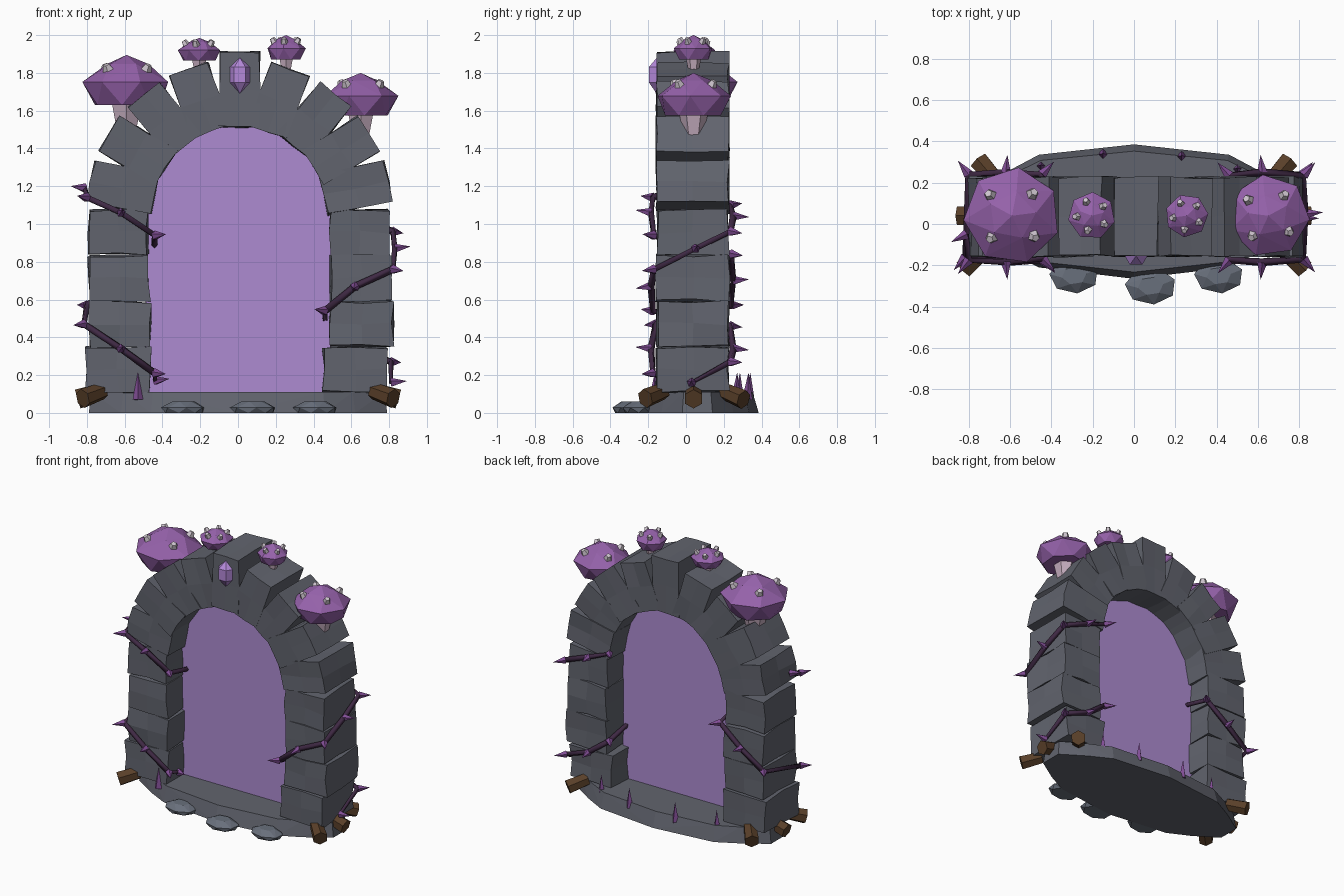
import bpy, bmesh, math, random
from mathutils import Vector, Matrix

random.seed(4)
if "Cube" in bpy.data.objects:
    bpy.data.objects.remove(bpy.data.objects["Cube"])


def material(name, r, g, b):
    m = bpy.data.materials.new(name)
    m.use_nodes = True
    m.diffuse_color = (r, g, b, 1)
    m.node_tree.nodes["Principled BSDF"].inputs["Base Color"].default_value = (r, g, b, 1)
    return m


STONE = material("grey stone", 0.12, 0.127, 0.155)
PALE_STONE = material("blue grey stone", 0.14, 0.16, 0.2)
PORTAL = material("portal violet", 0.42, 0.26, 0.64)
CAP = material("mushroom purple", 0.30, 0.12, 0.40)
STEM = material("stem pink grey", 0.56, 0.42, 0.52)
SPOT = material("spot pale grey", 0.62, 0.56, 0.62)
CRYSTAL = material("crystal lilac", 0.46, 0.25, 0.70)
VINE = material("vine dark purple", 0.05, 0.022, 0.058)
THORN = material("thorn purple", 0.22, 0.075, 0.30)
WOOD = material("brown wood", 0.10, 0.05, 0.022)

MID_Y = 0.035      # centre of the wall thickness
DEPTH = 0.38


def finish(name, bm, mat):
    bmesh.ops.recalc_face_normals(bm, faces=bm.faces)
    mesh = bpy.data.meshes.new(name)
    bm.to_mesh(mesh)
    bm.free()
    mesh.materials.append(mat)
    ob = bpy.data.objects.new(name, mesh)
    bpy.context.collection.objects.link(ob)
    return ob


def hull(name, points, mat):
    bm = bmesh.new()
    for p in points:
        bm.verts.new(p)
    res = bmesh.ops.convex_hull(bm, input=bm.verts)
    spare = [g for g in res["geom_interior"] if isinstance(g, bmesh.types.BMVert)]
    bmesh.ops.delete(bm, geom=spare, context="VERTS")
    return finish(name, bm, mat)


def ring(center, r, z, n, turn=0.0):
    return [(center[0] + r * math.cos(math.tau * (i + turn) / n),
             center[1] + r * math.sin(math.tau * (i + turn) / n), z) for i in range(n)]


def block(name, center, size, angle=0.0, jitter=0.009):
    """Rough cut stone, turned about the y axis."""
    bm = bmesh.new()
    bmesh.ops.create_cube(bm, size=1)
    bmesh.ops.subdivide_edges(bm, edges=bm.edges, cuts=1, use_grid_fill=True)
    for v in bm.verts:
        v.co = Vector(v.co[i] * size[i] for i in range(3))
        v.co += Vector(random.uniform(-jitter, jitter) for i in range(3))
    bm.transform(Matrix.Translation(center) @ Matrix.Rotation(angle, 4, "Y"))
    return finish(name, bm, STONE)


def cone(name, base, direction, length, r1, r2, sides, mat):
    bm = bmesh.new()
    bmesh.ops.create_cone(bm, cap_ends=True, segments=sides, radius1=r1, radius2=r2, depth=length)
    turn = Vector(direction).to_track_quat("Z", "Y").to_matrix().to_4x4()
    bm.transform(Matrix.Translation(base) @ turn @ Matrix.Translation((0, 0, length / 2)))
    return finish(name, bm, mat)


# Base slab with sloping rim
outline = [(0, .385), (.46, .335), (.62, .25), (.79, .14), (.79, -.02), (.62, -.13), (.46, -.21), (0, -.265)]
outline += [(-x, y) for x, y in outline[1:-1]]
hull("base_slab", [(x, y, 0) for x, y in outline]
     + [(x * .98, .06 + (y - .06) * .9, .11) for x, y in outline], STONE)

# Pillar courses: inner edge, outer edge
courses = {"right": [(-.805, -.465), (-.785, -.465), (-.79, -.47), (-.79, -.48)],
           "left": [(.45, .785), (.49, .82), (.49, .81), (.49, .80)]}
for side, spans in courses.items():
    for i, (a, b) in enumerate(spans):
        block(f"{side}_pillar_stone_{i + 1}", ((a + b) / 2, MID_Y, .228 + .243 * i),
              (b - a, DEPTH - .006 * (i % 2), .236))

# Arch stones fan around the opening, keystone in the middle
for i in range(9):
    deg = 12 + 19.5 * i
    a = math.radians(deg)
    outer = .85 if i == 4 else .805
    inner = .455
    mid = (outer + inner) / 2
    block("keystone" if i == 4 else f"arch_stone_{i + 1}",
          (.008 + mid * math.cos(a), MID_Y, 1.06 + mid * math.sin(a)),
          (outer - inner, DEPTH, .215), -a, .007)

# Portal sheet
bm = bmesh.new()
arc = [(.49 * math.cos(math.pi * i / 16), 1.06 + .49 * math.sin(math.pi * i / 16)) for i in range(17)]
bm.faces.new([bm.verts.new((x, MID_Y, z)) for x, z in [(-.49, .1), (.49, .1)] + arc])
finish("portal", bm, PORTAL)

# Crystal set in the keystone
hull("keystone_crystal", [(.01, -.155, 1.69), (.01, -.155, 1.88)]
     + ring((.01, -.145), .06, 1.75, 6) + ring((.01, -.145), .06, 1.83, 6), CRYSTAL)


# Mushrooms
def mushroom(name, x, low, top, r, stem_low, spots, turn):
    c = (x, MID_Y + .005)
    h = top - low
    cap = hull(name + "_cap", ring(c, r * .76, low, 7, turn) + ring(c, r, low + h * .46, 7, turn + .5)
               + ring(c, r * .5, low + h * .82, 5, turn) + [(x, c[1], top)], CAP)
    cone(name + "_stem", (x, c[1], stem_low), (0, 0, 1), low + h * .2 - stem_low, r * .2, r * .42, 6, STEM)
    s = .014 + .075 * r
    for i, p in enumerate(ring(c, r * .63, low + h * .74, spots, .5 + turn * .2)):
        out = Vector((p[0] - x, p[1] - c[1], r * 1.1)).normalized()
        cone(f"{name}_spot_{i + 1}", Vector(p) - out * .012, out, .032, s, s * .6, 5, SPOT)


mushroom("large_right_mushroom", -.59, 1.63, 1.895, .235, 1.44, 4, .1)
mushroom("large_left_mushroom", .65, 1.575, 1.80, .2, 1.42, 4, .4)
mushroom("small_right_mushroom", -.205, 1.865, 1.985, .115, 1.78, 5, .2)
mushroom("small_left_mushroom", .255, 1.87, 2.0, .105, 1.78, 5, .6)

# Thorny vines winding around the pillars
vines = {
    "right_vine": [(-.81, -.05, 1.19), (-.80, -.175, 1.14), (-.62, -.185, 1.06), (-.44, -.17, .94),
                   (-.445, .24, .84), (-.62, .25, .7), (-.80, .24, .57), (-.815, -.16, .47),
                   (-.62, -.185, .34), (-.44, -.175, .21), (-.44, -.06, .17)],
    "left_vine": [(.46, .235, 1.1), (.62, .25, 1.04), (.82, .235, .96), (.83, .05, .87), (.82, -.17, .76),
                  (.62, -.185, .67), (.46, -.175, .54), (.46, .235, .46), (.62, .25, .34),
                  (.81, .235, .27), (.81, .03, .16)],
}
for name, path in vines.items():
    curve = bpy.data.curves.new(name, "CURVE")
    curve.dimensions = "3D"
    curve.bevel_depth = .019
    curve.bevel_resolution = 0
    curve.use_fill_caps = True
    spline = curve.splines.new("POLY")
    spline.points.add(len(path) - 1)
    for i, (pt, p) in enumerate(zip(spline.points, path)):
        pt.co = (*p, 1)
        pt.radius = .6 if i in (0, len(path) - 1) else 1
    curve.materials.append(VINE)
    bpy.context.collection.objects.link(bpy.data.objects.new(name, curve))
    # Thorns point away from the pillar's core
    core_x = .64 if path[0][0] > 0 else -.64
    for i, p in enumerate(path):
        away = Vector((p[0] - core_x, p[1] - MID_Y, random.uniform(-.04, .04)))
        cone(f"{name}_thorn_{i + 1}", p, away, .085, .026, 0, 5, THORN)

# Spikes growing from the base
for i, (x, y) in enumerate([(-.53, -.17), (-.45, .28), (-.15, .335), (.23, .325), (.5, .265)]):
    cone(f"ground_spike_{i + 1}", (x, y, .07), (0, .04, 1), .145, .028, 0, 4, THORN)

# Wooden stumps around the feet
for side, s in (("right", -1), ("left", 1)):
    for i, (x, y, dx, dy) in enumerate([(.72, -.12, .8, -.75), (.71, .04, 1, 0), (.66, .2, .6, .7)]):
        cone(f"{side}_stump_{i + 1}", (s * x, y, .115), (s * dx, dy, -.3), .145, .045, .052, 6, WOOD)

# Flat stepping stones in front
for i, (x, y, r) in enumerate([(-.29, -.25, .12), (.08, -.30, .125), (.41, -.25, .12)]):
    c = (x, y)
    rock = [(px, y + (py - y) * .72, z)
            for px, py, z in ring(c, r * .85, 0, 7) + ring(c, r, .028, 7, .4) + ring(c, r * .5, .06, 6, .2)]
    hull(f"stepping_stone_{i + 1}", rock, PALE_STONE)
